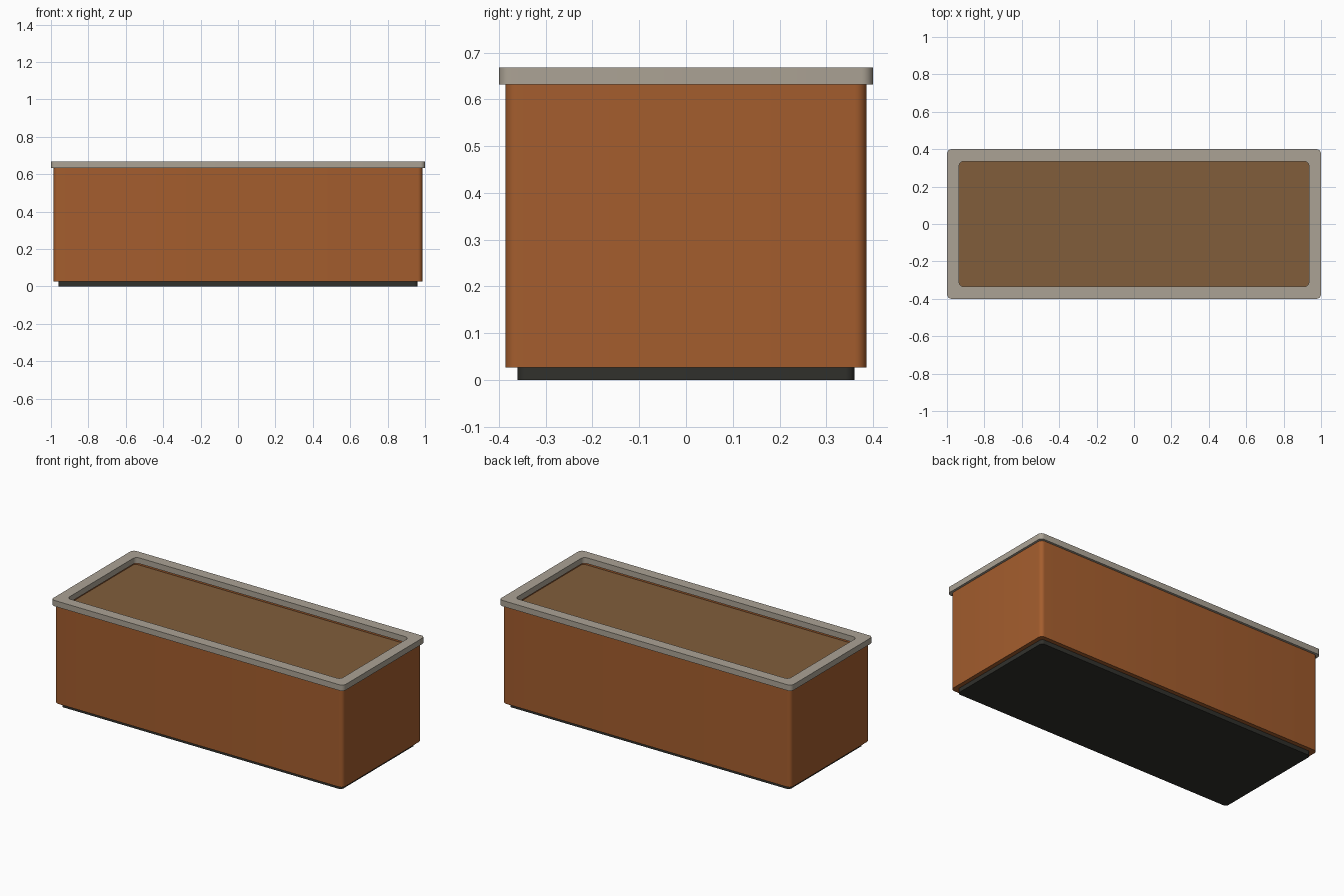
import bpy, bmesh, math

if "Cube" in bpy.data.objects:
    bpy.data.objects.remove(bpy.data.objects["Cube"])


def material(name, rgb):
    m = bpy.data.materials.new(name)
    m.diffuse_color = (*rgb, 1)
    m.use_nodes = True
    m.node_tree.nodes["Principled BSDF"].inputs["Base Color"].default_value = m.diffuse_color
    return m


STEEL = material("rust_orange", (0.37, 0.11, 0.027))
STONE = material("warm_grey", (0.41, 0.365, 0.30))
SOIL = material("soil_brown", (0.22, 0.11, 0.044))
DARK = material("dark_plinth", (0.03, 0.03, 0.025))


def outline(hx, hy, r, steps=6):
    """Rounded rectangle, counter-clockwise."""
    pts = []
    for k, (sx, sy) in enumerate([(1, 1), (-1, 1), (-1, -1), (1, -1)]):
        for i in range(steps + 1):
            a = math.pi / 2 * (k + i / steps)
            pts.append((sx * (hx - r) + r * math.cos(a),
                        sy * (hy - r) + r * math.sin(a)))
    return pts


def loft(name, rings, mat, closed=False):
    """Skin rounded rectangles (hx, hy, radius, z); cap the ends or close the loop."""
    bm = bmesh.new()
    loops = [[bm.verts.new((x, y, z)) for x, y in outline(hx, hy, r)]
             for hx, hy, r, z in rings]
    pairs = list(zip(loops, loops[1:]))
    if closed:
        pairs.append((loops[-1], loops[0]))
    else:
        bm.faces.new(loops[0][::-1])
        bm.faces.new(loops[-1])
    for a, b in pairs:
        for i in range(len(a)):
            j = (i + 1) % len(a)
            bm.faces.new((a[i], a[j], b[j], b[i]))
    bmesh.ops.recalc_face_normals(bm, faces=bm.faces)
    me = bpy.data.meshes.new(name)
    bm.to_mesh(me)
    bm.free()
    me.materials.append(mat)
    ob = bpy.data.objects.new(name, me)
    bpy.context.collection.objects.link(ob)
    bpy.ops.object.select_all(action='DESELECT')
    ob.select_set(True)
    bpy.context.view_layer.objects.active = ob
    bpy.ops.object.shade_smooth_by_angle(angle=math.radians(35))
    return ob


# recessed plinth
loft("plinth", [(0.96, 0.36, 0.02, 0), (0.96, 0.36, 0.02, 0.027)], DARK)

# open trough: outside wall, top edge, inside wall, floor
loft("trough", [(0.986, 0.386, 0.025, 0.027), (0.986, 0.386, 0.025, 0.632),
                (0.951, 0.351, 0.02, 0.632), (0.951, 0.351, 0.02, 0.06)], STEEL)

# overhanging rim frame
loft("rim", [(1.0, 0.4, 0.025, 0.632), (1.0, 0.4, 0.025, 0.668),
             (0.935, 0.335, 0.025, 0.668), (0.935, 0.335, 0.025, 0.632)],
     STONE, closed=True)

# soil filling the trough
loft("soil", [(0.95, 0.35, 0.02, 0.061), (0.95, 0.35, 0.02, 0.615)], SOIL)
